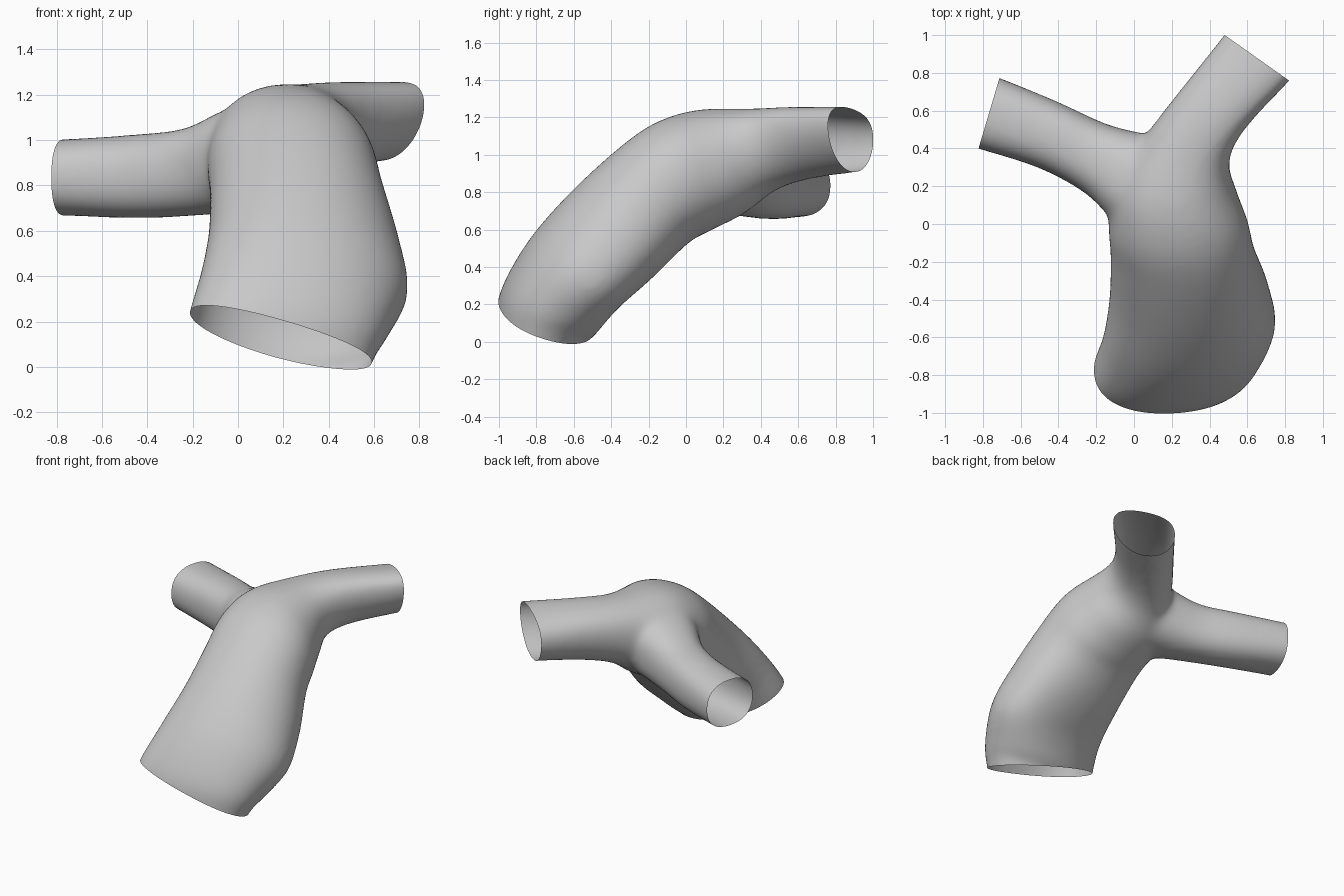
import bpy, bmesh, math
from mathutils import Vector

if "Cube" in bpy.data.objects:
    bpy.data.objects.remove(bpy.data.objects["Cube"], do_unlink=True)

SIDES = 48
STEPS = 6
ALLOWANCE = 0.005  # thickness lost again when the surface is softened


def spline(a, b, c, d, t):
    """Catmull-Rom blend of four stations."""
    return [0.5 * (2 * q + (r - p) * t + (2 * p - 5 * q + 4 * r - s) * t * t
            + (3 * q - p - 3 * r + s) * t ** 3) for p, q, r, s in zip(a, b, c, d)]


def tube(bm, stations, power):
    """Closed tube; a station is x, y, z, half width, half height, belly, shear, yaw."""
    n = len(stations)
    rows = []
    for i in range(n - 1):
        ctrl = [stations[min(max(i + k, 0), n - 1)] for k in (-1, 0, 1, 2)]
        rows += [spline(*ctrl, j / STEPS) for j in range(STEPS)]
    rows.append(stations[-1])
    rings = []
    for i, (x, y, z, wide, high, belly, shear, yaw) in enumerate(rows):
        ahead = Vector(rows[min(i + 1, len(rows) - 1)][:3])
        tangent = ahead - Vector(rows[max(i - 1, 0)][:3])
        across = Vector((math.cos(yaw), math.sin(yaw), 0))
        up = across.cross(tangent).normalized()
        if up.z < 0:
            up = -up
        ring = []
        for k in range(SIDES):
            a = math.tau * k / SIDES
            c, s = math.cos(a), math.sin(a)
            u = (wide + ALLOWANCE) * math.copysign(abs(c) ** (2 / power), c)
            v = (high + ALLOWANCE) * (math.copysign(abs(s) ** (2 / power), s) + belly * c * c)
            ring.append(bm.verts.new(Vector((x, y, z)) + across * u + up * (v + shear * u)))
        rings.append(ring)
    faces = [bm.faces.new(rings[0]), bm.faces.new(rings[-1])]
    for r0, r1 in zip(rings, rings[1:]):
        for k in range(SIDES):
            m = (k + 1) % SIDES
            faces.append(bm.faces.new((r0[k], r0[m], r1[m], r1[k])))
    bmesh.ops.recalc_face_normals(bm, faces=faces)


bm = bmesh.new()
# Wide trunk, rising from the front opening and turning into the left branch
tube(bm, [(0.15, -0.83, -0.12, 0.38, 0.225, 0.12, -0.1, 0),
          (0.185, -0.785, 0.04, 0.41, 0.235, 0.12, -0.1, 0),
          (0.22, -0.735, 0.165, 0.44, 0.27, 0.08, -0.1, 0),
          (0.292, -0.592, 0.375, 0.453, 0.29, -0.06, -0.12, 0),
          (0.292, -0.395, 0.575, 0.418, 0.31, -0.1, -0.08, 0),
          (0.258, -0.17, 0.785, 0.378, 0.31, -0.05, 0, 0),
          (0.235, 0, 0.89, 0.365, 0.32, 0, 0, 0),
          (0.22, 0.2, 0.96, 0.32, 0.295, 0, 0, -0.1),
          (0.29, 0.41, 1.025, 0.225, 0.223, 0.1, 0.05, -0.35),
          (0.42, 0.61, 1.06, 0.195, 0.19, 0.2, 0.12, -0.6),
          (0.65, 0.88, 1.079, 0.208, 0.165, 0.25, 0.18, -0.615),
          (0.71, 0.965, 1.08, 0.208, 0.165, 0.25, 0.18, -0.615)], 2.15)
# Right branch, heading sideways out of the trunk
SIDEWAYS = (0, 0, 1.283)
tube(bm, [(0.17, 0.2, 0.95, 0.24, 0.25, *SIDEWAYS),
          (0, 0.235, 0.91, 0.245, 0.225, *SIDEWAYS),
          (-0.2, 0.345, 0.86, 0.188, 0.19, *SIDEWAYS),
          (-0.45, 0.47, 0.84, 0.178, 0.18, *SIDEWAYS),
          (-0.765, 0.585, 0.835, 0.192, 0.164, *SIDEWAYS),
          (-0.87, 0.617, 0.833, 0.192, 0.164, *SIDEWAYS)], 2.4)

mesh = bpy.data.meshes.new("forked_vessel")
bm.to_mesh(mesh)
bm.free()
vessel = bpy.data.objects.new("forked_vessel", mesh)
bpy.context.collection.objects.link(vessel)

# Fuse the tubes and soften the fork
remesh = vessel.modifiers.new("fuse", 'REMESH')
remesh.mode = 'VOXEL'
remesh.voxel_size = 0.02
soften = vessel.modifiers.new("soften", 'SMOOTH')
soften.factor = 0.5
soften.iterations = 28
graph = bpy.context.evaluated_depsgraph_get()
fused = bpy.data.meshes.new_from_object(vessel.evaluated_get(graph))
vessel.modifiers.clear()

# Cut the three ends open
bm = bmesh.new()
bm.from_mesh(fused)
for centre, outward in (((0.2, -0.77, 0.125), (-0.25, -0.31, -0.91)),
                        ((0.65, 0.88, 1.08), (0.58, 0.82, 0)),
                        ((-0.768, 0.585, 0.83), (-0.96, 0.285, 0))):
    bmesh.ops.bisect_plane(bm, geom=bm.verts[:] + bm.edges[:] + bm.faces[:],
                           plane_co=centre, plane_no=outward, clear_outer=True)
bm.to_mesh(fused)
bm.free()
vessel.data = fused

grey = bpy.data.materials.new("light grey")
grey.use_nodes = True
colour = (0.58, 0.58, 0.58, 1)
grey.diffuse_color = colour
grey.node_tree.nodes["Principled BSDF"].inputs["Base Color"].default_value = colour
fused.materials.clear()
fused.materials.append(grey)

bpy.context.view_layer.objects.active = vessel
vessel.select_set(True)
bpy.ops.object.shade_smooth_by_angle(angle=math.radians(40))
